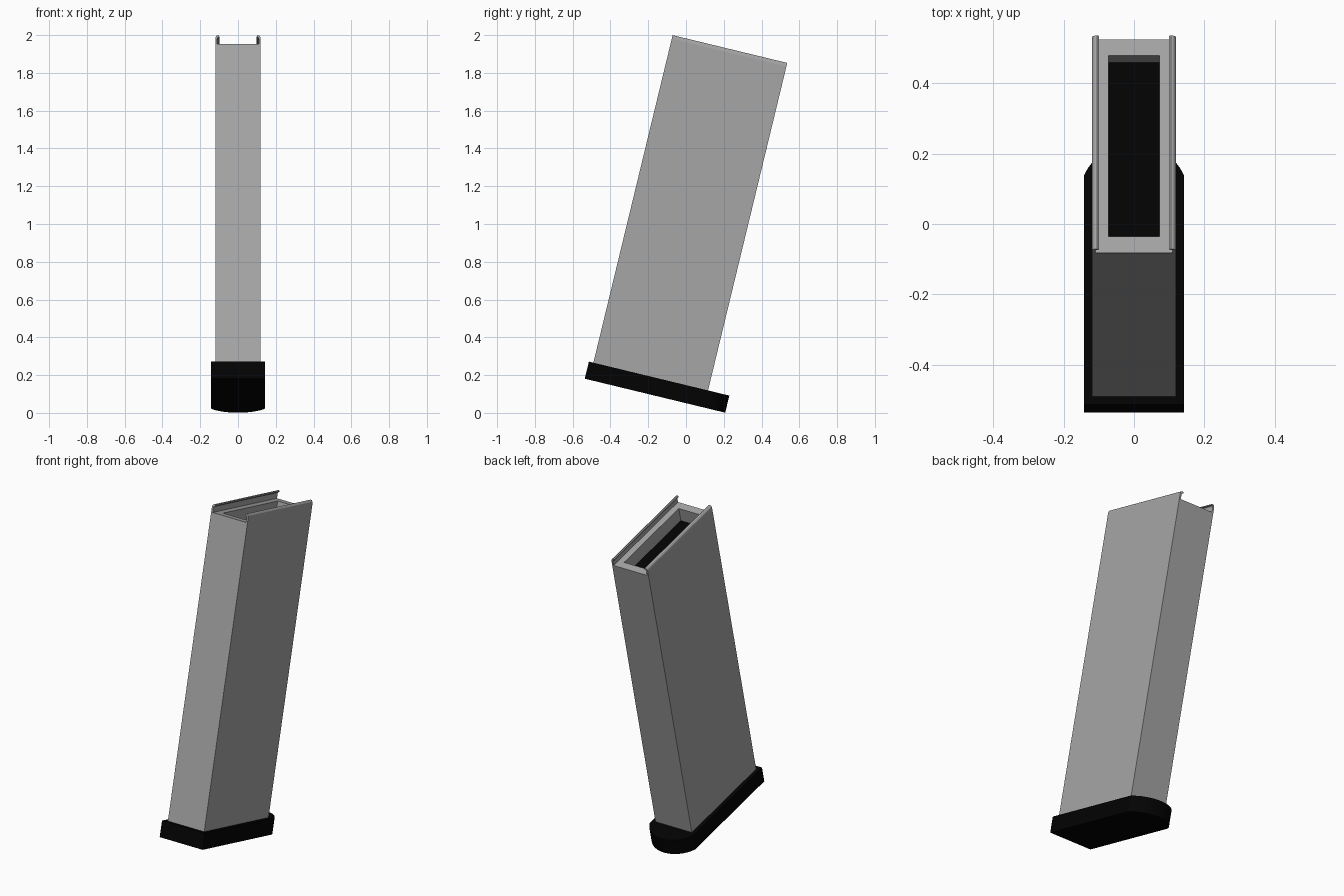
import bpy, bmesh, math
from mathutils import Matrix

if "Cube" in bpy.data.objects:
    bpy.data.objects.remove(bpy.data.objects["Cube"])

TILT = math.radians(13.6)
# Parts are built upright, then leaned back about the lower front edge of the base
FRAME = Matrix.Translation((0, -0.536, 0.181)) @ Matrix.Rotation(-TILT, 4, 'X')


def paint(name, v):
    mat = bpy.data.materials.new(name)
    mat.diffuse_color = (v, v, v, 1)
    mat.use_nodes = True
    mat.node_tree.nodes["Principled BSDF"].inputs["Base Color"].default_value = mat.diffuse_color
    return mat


black = paint("black", 0.0008)
steel = paint("steel", 0.38)


def finish(name, bm, mat):
    bmesh.ops.recalc_face_normals(bm, faces=bm.faces)
    me = bpy.data.meshes.new(name)
    bm.to_mesh(me)
    bm.free()
    ob = bpy.data.objects.new(name, me)
    bpy.context.collection.objects.link(ob)
    ob.matrix_world = FRAME
    me.materials.append(mat)
    return ob


def prism(points, offset):
    """Extrude a closed outline along an offset; returns bmesh and the end face."""
    bm = bmesh.new()
    face = bm.faces.new([bm.verts.new(p) for p in points])
    res = bmesh.ops.extrude_face_region(bm, geom=[face], use_keep_orig=True)
    moved = [g for g in res["geom"] if isinstance(g, bmesh.types.BMVert)]
    bmesh.ops.translate(bm, verts=moved, vec=offset)
    end = [g for g in res["geom"] if isinstance(g, bmesh.types.BMFace)][0]
    return bm, end


def rect(hx, y0, y1, z):
    return [(-hx, y0, z), (hx, y0, z), (hx, y1, z), (-hx, y1, z)]


HX, Y0, Y1, BASE, RIM, TOP = 0.12, 0.0245, 0.649, 0.093, 1.83, 1.877

# Base plate with a rounded back end
half, sag, length = 0.142, 0.093, 0.765
r = (half**2 + sag**2) / (2 * sag)
sweep = math.asin(half / r)
outline = [(-half, 0, 0), (half, 0, 0)]
for i in range(17):
    a = sweep * (1 - i / 8)
    outline.append((r * math.sin(a), length - r + r * math.cos(a), 0))
bm, _ = prism(outline, (0, 0, BASE))
finish("base_plate", bm, black)

# Main body with a rectangular pocket in its top
bm, top = prism(rect(HX, Y0, Y1, BASE), (0, 0, RIM - BASE))
bmesh.ops.recalc_face_normals(bm, faces=bm.faces)
bmesh.ops.inset_region(bm, faces=[top], thickness=0.047, use_even_offset=True)
res = bmesh.ops.extrude_face_region(bm, geom=[top])
bmesh.ops.translate(bm, vec=(0, 0, -0.1),
                    verts=[g for g in res["geom"] if isinstance(g, bmesh.types.BMVert)])
if top.is_valid:
    bm.faces.remove(top)
finish("body", bm, steel)

# Dark follower closing the pocket
bm, _ = prism(rect(HX - 0.047, Y0 + 0.047, Y1 - 0.047, RIM - 0.1), (0, 0, 0.018))
finish("follower", bm, black)

# Curled lips along both top edges
profile = [(HX, RIM), (HX, 1.857), (0.118, 1.868), (0.112, 1.875), (0.105, TOP),
           (0.1, 1.874), (0.099, 1.868), (0.106, 1.866), (0.11, 1.858), (0.11, RIM)]
bm, _ = prism([(x, Y0, z) for x, z in profile], (0, Y1 - Y0, 0))
lips = finish("top_lips", bm, steel)
lips.modifiers.new("Mirror", 'MIRROR').use_axis = (True, False, False)
